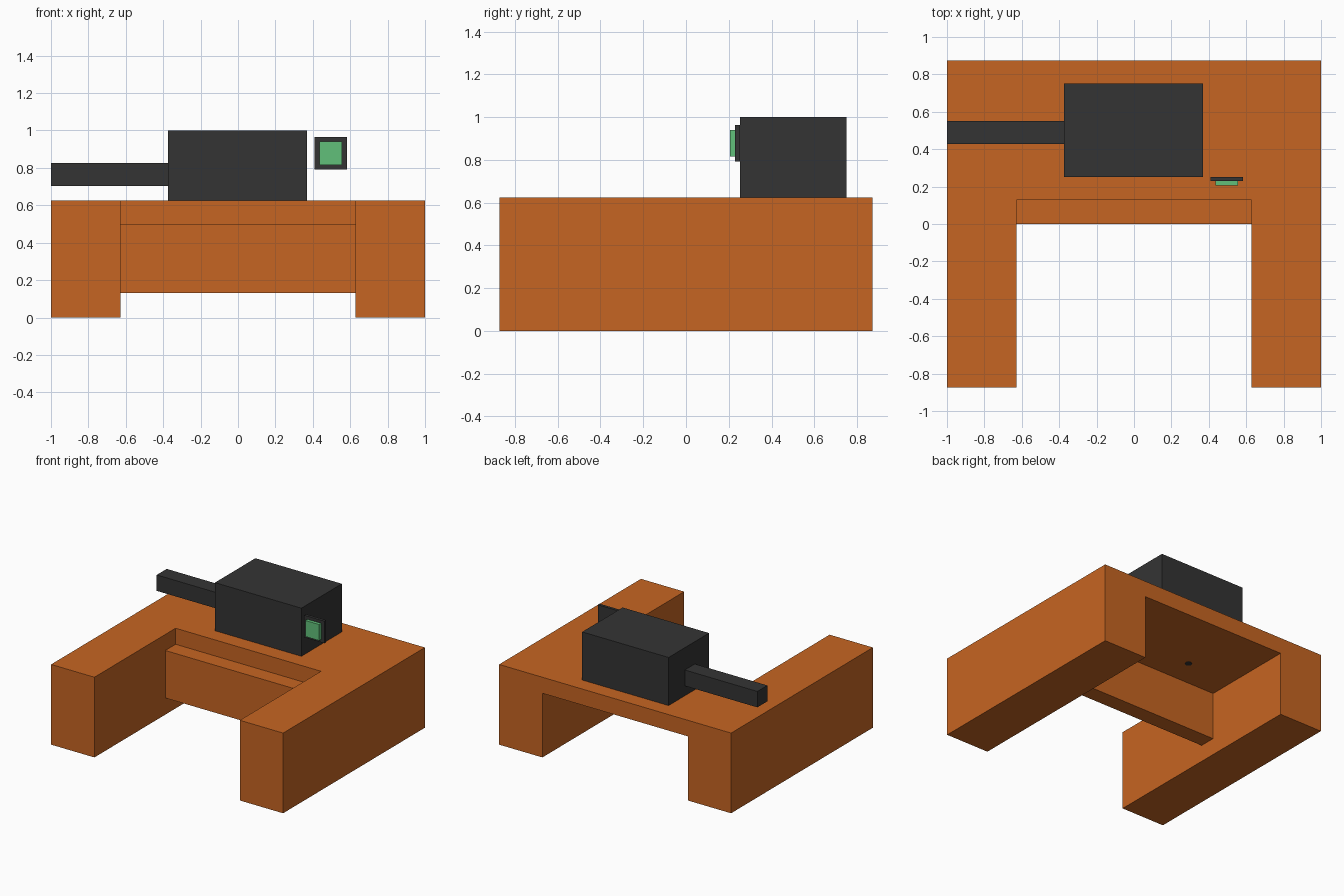
import bpy
import bmesh

default = bpy.data.objects.get("Cube")
if default:
    bpy.data.objects.remove(default, do_unlink=True)


def make_material(name, rgb):
    mat = bpy.data.materials.new(name)
    mat.use_nodes = True
    mat.diffuse_color = (*rgb, 1)
    mat.node_tree.nodes["Principled BSDF"].inputs["Base Color"].default_value = (*rgb, 1)
    return mat


orange = make_material("orange wood", (0.565, 0.13, 0.016))
charcoal = make_material("charcoal", (0.034, 0.034, 0.034))
green = make_material("green", (0.12, 0.53, 0.195))


def add_object(name, bm, mat):
    bmesh.ops.recalc_face_normals(bm, faces=bm.faces[:])
    mesh = bpy.data.meshes.new(name)
    bm.to_mesh(mesh)
    bm.free()
    if mat:
        mesh.materials.append(mat)
    obj = bpy.data.objects.new(name, mesh)
    bpy.context.collection.objects.link(obj)
    return obj


def box(name, x, y, z, mat):
    """Box given by its (low, high) range on each axis."""
    bm = bmesh.new()
    bmesh.ops.create_cube(bm, size=1)
    for v in bm.verts:
        v.co = [sum(r) / 2 + c * (r[1] - r[0]) for c, r in zip(v.co, (x, y, z))]
    return add_object(name, bm, mat)


def side_profile(name, points, x, mat):
    """Outline in the y-z plane, extruded along x."""
    bm = bmesh.new()
    face = bm.faces.new([bm.verts.new((x[0], y, z)) for y, z in points])
    moved = bmesh.ops.extrude_face_region(bm, geom=[face])["geom"]
    verts = [g for g in moved if isinstance(g, bmesh.types.BMVert)]
    bmesh.ops.translate(bm, verts=verts, vec=(x[1] - x[0], 0, 0))
    return add_object(name, bm, mat)


# Desk: solid block with the front bay and the space under the top cut out
INNER = (-0.627, 0.627)
desk = box("desk_body", (-1, 1), (-0.873, 0.873), (0, 0.625), orange)
cutter = side_profile("desk_cutter",
                      [(-1, -0.1), (1, -0.1), (1, 0.5), (0.127, 0.5), (0.127, 1), (-1, 1)],
                      INNER, None)
cutter.hide_render = True
cut = desk.modifiers.new("bay", "BOOLEAN")
cut.operation = "DIFFERENCE"
cut.solver = "EXACT"
cut.object = cutter
bpy.context.view_layer.objects.active = desk
bpy.ops.object.modifier_apply(modifier=cut.name)
bpy.data.objects.remove(cutter, do_unlink=True)

# Lower ledge between the two legs
box("front_panel", INNER, (0, 0.127), (0.13, 0.5), orange)

# Machine on the desk with its side arm
box("machine_housing", (-0.375, 0.37), (0.252, 0.75), (0.625, 1), charcoal)
box("side_arm", (-1, -0.375), (0.427, 0.55), (0.702, 0.826), charcoal)

# Indicator beside the machine
box("indicator_frame", (0.41, 0.584), (0.23, 0.252), (0.792, 0.964), charcoal)
box("indicator_light", (0.437, 0.557), (0.205, 0.23), (0.815, 0.94), green)

# Small round fitting under the desk top
bm = bmesh.new()
bmesh.ops.create_cone(bm, cap_ends=True, segments=12, radius1=0.025, radius2=0.025, depth=0.006)
bmesh.ops.translate(bm, verts=bm.verts[:], vec=(-0.218, 0.342, 0.498))
add_object("underside_fitting", bm, charcoal)
